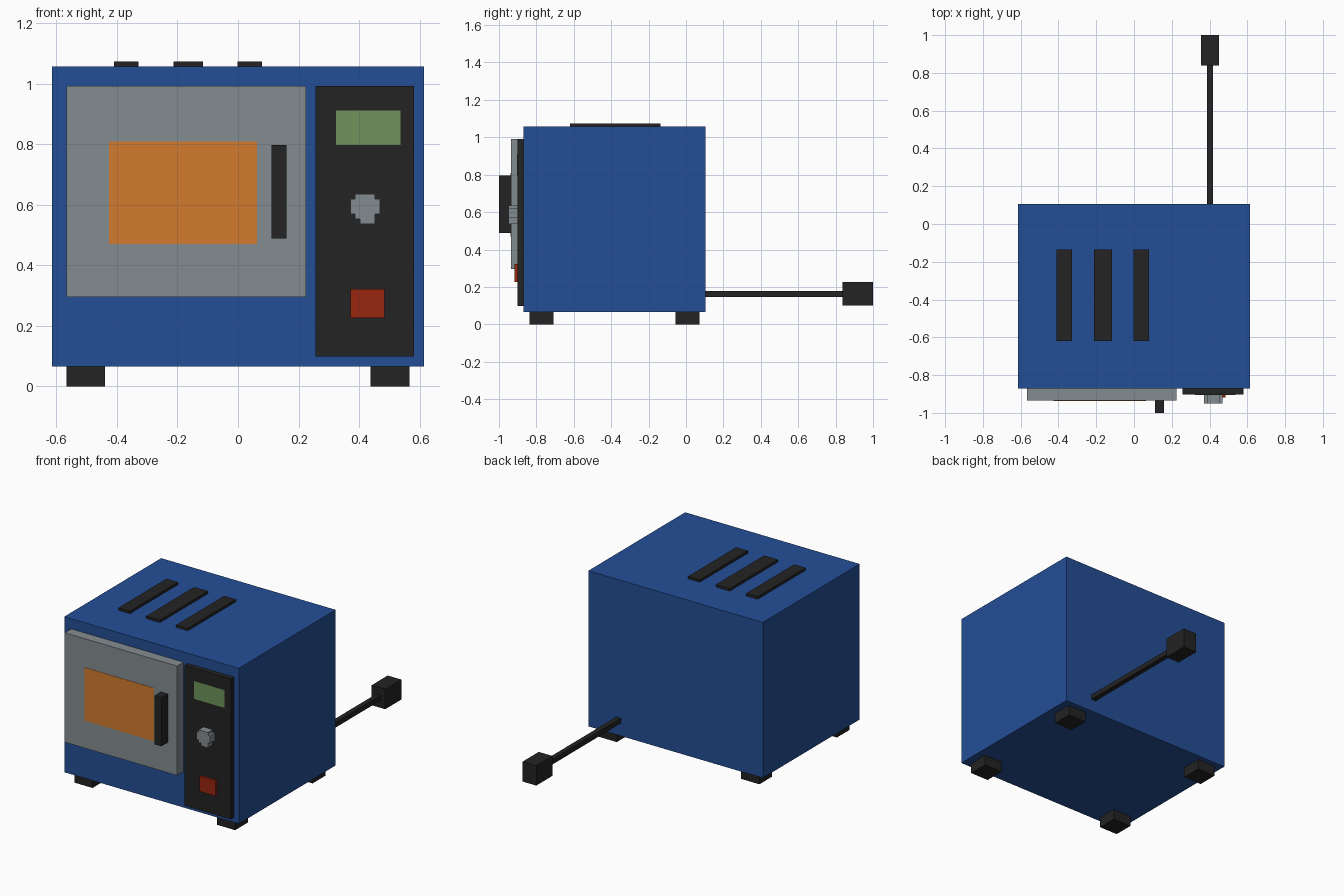
import bpy
import bmesh

cube = bpy.data.objects.get("Cube")
if cube:
    bpy.data.objects.remove(cube, do_unlink=True)


def material(name, *rgb):
    """Flat material from 0-255 display values."""
    lin = [((c / 255 + 0.055) / 1.055) ** 2.4 for c in rgb] + [1]
    m = bpy.data.materials.new(name)
    m.use_nodes = True
    m.diffuse_color = lin
    m.node_tree.nodes["Principled BSDF"].inputs["Base Color"].default_value = lin
    return m


blue = material("blue enamel", 36, 78, 150)
grey = material("grey metal", 132, 140, 144)
black = material("black plastic", 35, 35, 35)
orange = material("orange glass", 210, 122, 46)
green = material("green display", 112, 148, 92)
red = material("red button", 152, 38, 16)


def boxes(name, mat, *extents):
    """One object made of boxes, each given as (x, y, z) ranges."""
    bm = bmesh.new()
    for ranges in extents:
        verts = bmesh.ops.create_cube(bm, size=1)["verts"]
        for v in verts:
            v.co = [hi if c > 0 else lo for c, (lo, hi) in zip(v.co, ranges)]
    mesh = bpy.data.meshes.new(name)
    bm.to_mesh(mesh)
    bm.free()
    mesh.materials.append(mat)
    ob = bpy.data.objects.new(name, mesh)
    bpy.context.collection.objects.link(ob)
    return ob


FRONT, BACK, BOTTOM, TOP = -0.87, 0.105, 0.066, 1.057
DOOR, PANEL = -0.935, -0.902

# Cabinet
boxes("cabinet", blue, ((-0.615, 0.615), (FRONT, BACK), (BOTTOM, TOP)))

# Door with window and handle
boxes("door", grey, ((-0.567, 0.225), (DOOR, FRONT), (0.295, 0.992)))
boxes("door_window", orange, ((-0.426, 0.063), (DOOR - 0.002, DOOR), (0.471, 0.809)))
boxes("door_handle", black, ((0.111, 0.16), (-1, DOOR), (0.488, 0.797)))

# Control panel with display and button
boxes("control_panel", black, ((0.256, 0.581), (PANEL, FRONT), (0.098, 0.992)))
boxes("display", green, ((0.324, 0.537), (PANEL - 0.002, PANEL), (0.797, 0.911)))
boxes("power_button", red, ((0.372, 0.484), (-0.918, PANEL), (0.226, 0.322)))

# Blocky round knob, stacked in rows of small cells
cell, left, base = 0.0163, 0.371, 0.537
rows = [(2, 5, 1), (1, 5, 1), (0, 6, 3), (1, 5, 1)]  # first cell, last cell, height
parts, z = [], base
for first, last, height in rows:
    parts.append(((left + first * cell, left + last * cell), (-0.95, PANEL),
                  (z, z + height * cell)))
    z += height * cell
boxes("knob", grey, *parts)

# Roof vents
for name, x0, x1 in (("right", -0.409, -0.328), ("middle", -0.213, -0.116), ("left", -0.002, 0.08)):
    boxes("roof_vent_" + name, black, ((x0, x1), (-0.62, -0.136), (TOP, TOP + 0.016)))

# Feet
for side, x in (("right", -0.567), ("left", 0.438)):
    for end, y in (("front", -0.837), ("back", -0.057)):
        boxes(f"foot_{end}_{side}", black, ((x, x + 0.128), (y, y + 0.128), (0, BOTTOM)))

# Power cord and plug
boxes("power_cord", black, ((0.386, 0.418), (BACK, 0.84), (0.147, 0.179)))
boxes("power_plug", black, ((0.355, 0.451), (0.838, 1), (0.1, 0.227)))
